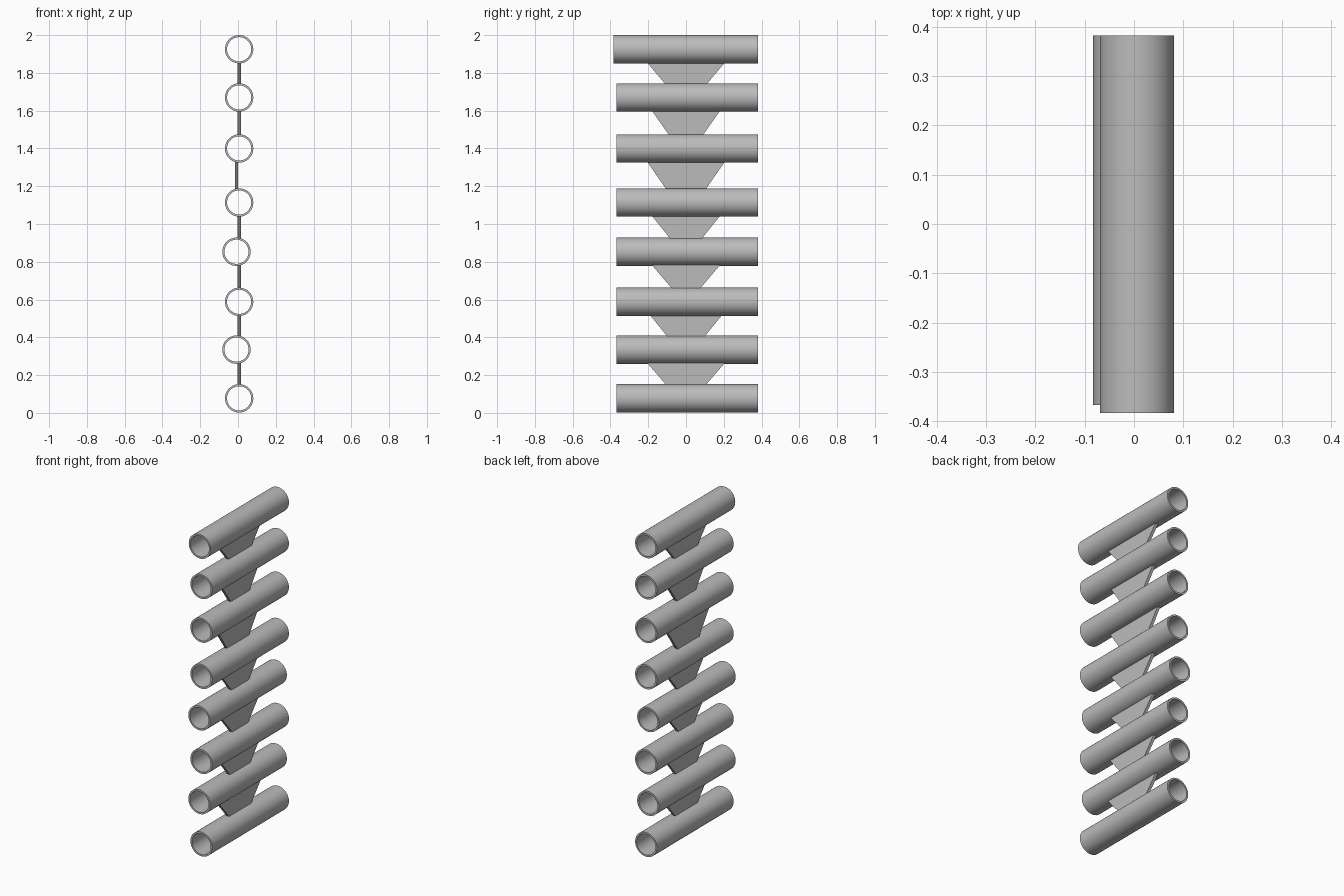
import bpy
import bmesh
from math import radians, tau
from mathutils import Vector

cube = bpy.data.objects.get("Cube")
if cube:
    bpy.data.objects.remove(cube, do_unlink=True)

GREY = (0.5, 0.5, 0.5, 1.0)
grey = bpy.data.materials.new("plain_grey")
grey.use_nodes = True
grey.diffuse_color = GREY
grey.node_tree.nodes["Principled BSDF"].inputs["Base Color"].default_value = GREY

OUTER, INNER = 0.075, 0.064
BACK, FRONT, TOP_FRONT = 0.382, -0.367, -0.383
MAIN_X, SHIFTED_X = 0.006, -0.008
PLATE_THICKNESS = 0.018


def finish(bm, name):
    bmesh.ops.recalc_face_normals(bm, faces=bm.faces)
    mesh = bpy.data.meshes.new(name)
    bm.to_mesh(mesh)
    bm.free()
    mesh.materials.append(grey)
    obj = bpy.data.objects.new(name, mesh)
    bpy.context.collection.objects.link(obj)
    return obj


def add_tube(name, x, z, front):
    """Hollow tube: a thin wall section spun about the y axis."""
    bm = bmesh.new()
    section = [(OUTER, front), (OUTER, BACK), (INNER, BACK), (INNER, front)]
    verts = [bm.verts.new((r, y, 0)) for r, y in section]
    edges = [bm.edges.new((verts[i - 1], verts[i])) for i in range(4)]
    bmesh.ops.spin(bm, geom=verts + edges, cent=(0, 0, 0), axis=(0, 1, 0),
                   angle=tau, steps=64)
    bmesh.ops.remove_doubles(bm, verts=bm.verts, dist=0.0001)
    tube = finish(bm, name)
    tube.location = (x, 0, z)
    bpy.ops.object.select_all(action='DESELECT')
    tube.select_set(True)
    bpy.context.view_layer.objects.active = tube
    bpy.ops.object.shade_smooth_by_angle(angle=radians(30))


def add_plate(name, x, low, high, low_half, high_half):
    """Tapered web plate between two neighbouring tubes."""
    bm = bmesh.new()
    left = x - PLATE_THICKNESS / 2
    outline = [(-low_half, low), (low_half, low), (high_half, high), (-high_half, high)]
    face = bm.faces.new([bm.verts.new((left, y, z)) for y, z in outline])
    new = bmesh.ops.extrude_face_region(bm, geom=[face])["geom"]
    bmesh.ops.translate(bm, vec=Vector((PLATE_THICKNESS, 0, 0)),
                        verts=[v for v in new if isinstance(v, bmesh.types.BMVert)])
    finish(bm, name)


# Stacked tubes, bottom to top; two sit slightly to one side
heights = [0.077, 0.335, 0.588, 0.853, 1.114, 1.40, 1.67, 1.925]
shifted_tubes = {1, 3}
for i, z in enumerate(heights):
    add_tube(f"tube_{i + 1}", SHIFTED_X if i in shifted_tubes else MAIN_X, z,
             TOP_FRONT if i == len(heights) - 1 else FRONT)

# Web plates, bottom to top: half widths at the lower and upper edge
widths = [(0.105, 0.205), (0.1, 0.19), (0.075, 0.18), (0.085, 0.18),
          (0.105, 0.205), (0.09, 0.18), (0.11, 0.205)]
for i, (low_half, high_half) in enumerate(widths):
    add_plate(f"web_plate_{i + 1}", SHIFTED_X if i == 4 else MAIN_X,
              heights[i] + OUTER - 0.004, heights[i + 1] - OUTER + 0.004,
              low_half, high_half)
